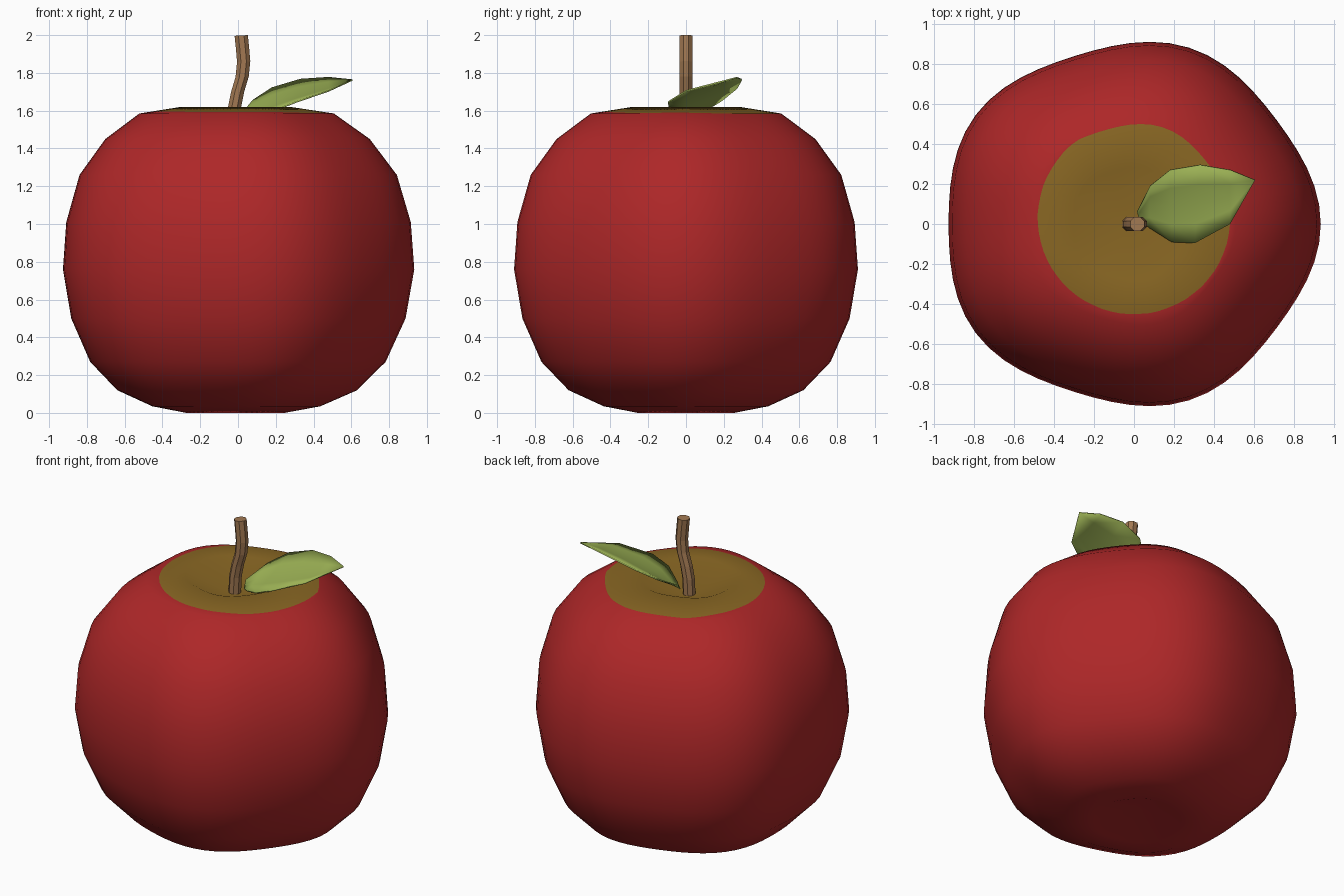
import bpy, bmesh, math
from mathutils import Vector

cube = bpy.data.objects.get("Cube")
if cube:
    bpy.data.objects.remove(cube)


def material(name, rgb):
    m = bpy.data.materials.new(name)
    m.use_nodes = True
    m.diffuse_color = (*rgb, 1)
    m.node_tree.nodes["Principled BSDF"].inputs["Base Color"].default_value = (*rgb, 1)
    return m


red = material("apple red", (0.42, 0.02, 0.021))
russet = material("russet brown", (0.25, 0.135, 0.017))
bark = material("stem brown", (0.36, 0.19, 0.085))
green = material("leaf green", (0.33, 0.44, 0.09))


def finish(bm, name, mats, smooth):
    bmesh.ops.recalc_face_normals(bm, faces=bm.faces)
    me = bpy.data.meshes.new(name)
    bm.to_mesh(me)
    bm.free()
    for m in mats:
        me.materials.append(m)
    ob = bpy.data.objects.new(name, me)
    bpy.context.collection.objects.link(ob)
    for p in me.polygons:
        p.use_smooth = smooth
    return ob


def bridge(bm, a, b, mat=0):
    n = len(a)
    for i in range(n):
        f = bm.faces.new((a[i], a[(i + 1) % n], b[(i + 1) % n], b[i]))
        f.material_index = mat


def fan(bm, ring, centre, mat=0):
    tip = bm.verts.new(centre)
    for i in range(len(ring)):
        f = bm.faces.new((ring[i], ring[(i + 1) % len(ring)], tip))
        f.material_index = mat


# Apple body: dented lathe with five soft lobes
SEG = 60
AXIS = -0.02
profile = [(0.26, 0.0), (0.445, 0.035), (0.635, 0.12), (0.782, 0.27), (0.885, 0.50), (0.93, 0.76),
           (0.912, 1.01), (0.84, 1.26), (0.70, 1.45), (0.515, 1.585), (0.29, 1.62)]


def lobed(r, t):
    k = r * (1 + 0.025 * math.cos(5 * t))
    return Vector((AXIS + k * math.cos(t), 0.972 * k * math.sin(t), 0))


bm = bmesh.new()
angles = [2 * math.pi * i / SEG for i in range(SEG)]
rings = [[bm.verts.new(lobed(r, t) + Vector((0, 0, z))) for t in angles] for r, z in profile]

# Slightly off-centre border of the russet patch, lying on the shoulder
outer, inner = rings[-2], rings[-1]
border = []
for o, n in zip(outer, inner):
    f = 0.02
    while f < 0.9:
        p = o.co.lerp(n.co, f)
        if math.hypot(p.x, p.y - 0.03) <= 0.482:
            break
        f += 0.01
    border.append(bm.verts.new(p))
rings.insert(-1, border)

for i in range(len(rings) - 1):
    bridge(bm, rings[i], rings[i + 1], 1 if rings[i] is border else 0)
fan(bm, rings[0], (AXIS, 0, 0.09), 0)
fan(bm, rings[-1], (AXIS, 0, 1.50), 1)
finish(bm, "apple_body", [red, russet], True)

# Stem: bent eight-sided tube
bm = bmesh.new()
path = [(-0.025, 1.48), (-0.018, 1.62), (-0.002, 1.70), (0.022, 1.78), (0.03, 1.86), (0.024, 1.93), (0.017, 1.998)]
loops = []
for x, z in path:
    loops.append([bm.verts.new((x + 0.038 * math.cos(a), 0.038 * math.sin(a), z + 0.002 * math.cos(a)))
                  for a in [math.pi * (i + 0.5) / 4 for i in range(8)]])
for a, b in zip(loops, loops[1:]):
    bridge(bm, a, b)
bm.faces.new(loops[0])
bm.faces.new(loops[-1])
finish(bm, "stem", [bark], False)

# Leaf: cupped blade between a high back edge and a low front edge
back = [(0.015, 0.06, 1.58), (0.08, 0.19, 1.655), (0.18, 0.27, 1.72), (0.33, 0.295, 1.765), (0.48, 0.27, 1.775)]
front = [(0.03, 0.02, 1.54), (0.08, -0.02, 1.555), (0.19, -0.09, 1.60), (0.305, -0.095, 1.645), (0.48, 0.0, 1.705)]
bm = bmesh.new()
rows = []
for b, f in zip(back, front):
    b, f = Vector(b), Vector(f)
    drop = Vector((0, 0, -0.04 * (b - f).length))
    rows.append([bm.verts.new(b.lerp(f, s) + drop * 4 * s * (1 - s)) for s in (0, 0.25, 0.5, 0.75, 1)])
tip = bm.verts.new((0.605, 0.22, 1.762))
for a, b in zip(rows, rows[1:]):
    for j in range(4):
        bm.faces.new((a[j], a[j + 1], b[j + 1], b[j]))
for j in range(4):
    bm.faces.new((rows[-1][j], rows[-1][j + 1], tip))
leaf = finish(bm, "leaf", [green], True)
thick = leaf.modifiers.new("thickness", 'SOLIDIFY')
thick.thickness = 0.008
thick.offset = 0
